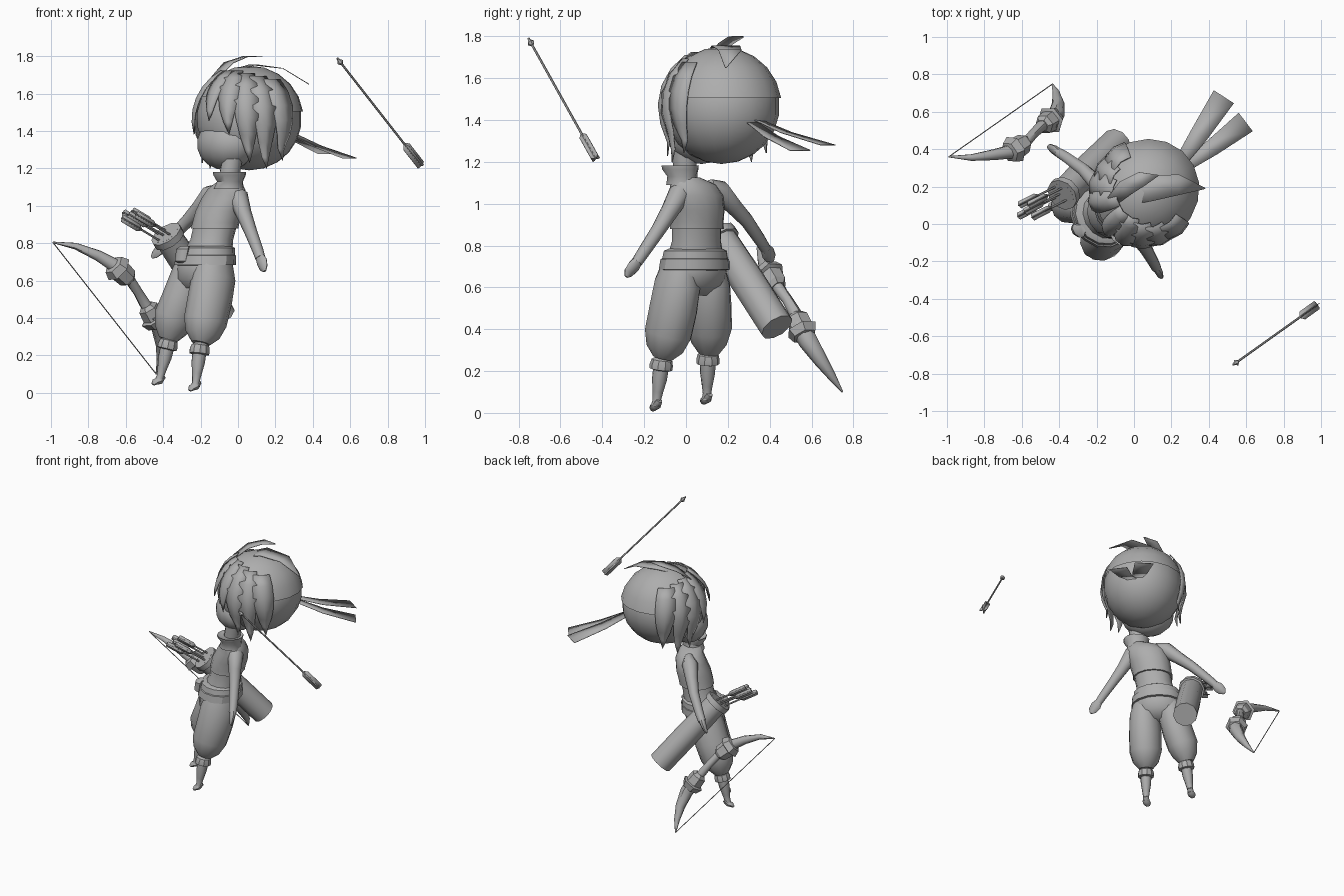
import bpy, bmesh, math
from mathutils import Vector as V

grey = bpy.data.materials.new("plain_grey")
grey.diffuse_color = (0.42, 0.42, 0.42, 1)
F = V((-0.78, -0.62, 0)).normalized()   # facing direction
L = V((-F.y, F.x, 0))                   # the figure's own left
UP = V((0, 0, 1))
HEAD = V((0.06, 0.17, 1.465))


def finish(bm, name, angle=45):
    bmesh.ops.recalc_face_normals(bm, faces=bm.faces)
    me = bpy.data.meshes.new(name)
    bm.to_mesh(me)
    bm.free()
    ob = bpy.data.objects.new(name, me)
    bpy.context.collection.objects.link(ob)
    me.materials.append(grey)
    bpy.ops.object.select_all(action='DESELECT')
    ob.select_set(True)
    bpy.context.view_layer.objects.active = ob
    bpy.ops.object.shade_smooth_by_angle(angle=math.radians(angle))
    return ob


def tube(name, pts, n=10, level=False, angle=45):
    """Loft elliptical rings; each point is x, y, z, lateral radius[, depth radius]."""
    bm = bmesh.new()
    cs = [V(p[:3]) for p in pts]
    rings = []
    for i, p in enumerate(pts):
        t = UP if level else (cs[min(i + 1, len(cs) - 1)] - cs[max(i - 1, 0)]).normalized()
        side = (L - t * L.dot(t)).normalized()
        other = t.cross(side)
        r1, r2 = p[3], p[-1]
        rings.append([bm.verts.new(cs[i] + side * r1 * math.cos(a) + other * r2 * math.sin(a))
                      for a in (math.tau * k / n for k in range(n))])
    for a, b in zip(rings, rings[1:]):
        for k in range(n):
            bm.faces.new((a[k], a[(k + 1) % n], b[(k + 1) % n], b[k]))
    bm.faces.new(rings[0])
    bm.faces.new(rings[-1])
    return finish(bm, name, angle)


def blade(name, pts, side=None, thick=0.004):
    """Flat strip; each point is x, y, z, half width."""
    bm = bmesh.new()
    cs = [V(p[:3]) for p in pts]
    rows = []
    for i, p in enumerate(pts):
        t = cs[min(i + 1, len(cs) - 1)] - cs[max(i - 1, 0)]
        s = (side or t.cross(UP)).normalized() * p[3]
        rows.append((bm.verts.new(cs[i] - s), bm.verts.new(cs[i] + s)))
    for a, b in zip(rows, rows[1:]):
        bm.faces.new((a[0], a[1], b[1], b[0]))
    ob = finish(bm, name)
    m = ob.modifiers.new("thickness", 'SOLIDIFY')
    m.thickness, m.offset = thick, 0
    return ob


def ball(name, c, lat, dep, hgt, keep=None, u=18, v=11):
    bm = bmesh.new()
    bmesh.ops.create_uvsphere(bm, u_segments=u, v_segments=v, radius=1)
    if keep:
        bmesh.ops.delete(bm, geom=[f for f in bm.faces if not keep(f.calc_center_median())],
                         context='FACES')
    for w in bm.verts:
        w.co = c + F * w.co.x * dep + L * w.co.y * lat + UP * w.co.z * hgt
    return finish(bm, name)


# Head: skull, face with cheeks, hair shell open over the face
ball("skull", HEAD, 0.27, 0.29, 0.275)
ball("face", HEAD + F * 0.155 - UP * 0.135, 0.18, 0.145, 0.14, u=14, v=9)
cap = ball("hair_cap", HEAD, 0.28, 0.3, 0.285,
           keep=lambda p: p.z > 0.02 and (p.x < 0.55 or p.z > 0.4))


def strand(name, az, width, top, bottom):
    """Pointed lock following the head, then hanging nearly straight down."""
    bm = bmesh.new()
    rows = []
    for i in range(7):
        s = i / 6
        el = math.radians(top + (bottom - top) * s)
        h = math.cos(el) if el > 0 else max(math.cos(el), 0.86)
        w = width * (1 - s ** 2.2)
        row = []
        for d in (-w, 0, w):
            a = math.radians(az + d + 6 * s * (1 if az > 0 else -1))
            bulge = 1.06 if d == 0 else 1.03
            row.append(bm.verts.new(HEAD + (F * math.cos(a) * 0.3 + L * math.sin(a) * 0.28) * h * bulge
                                    + UP * math.sin(el) * 0.3))
        rows.append(row)
    for a, b in zip(rows, rows[1:]):
        for k in (0, 1):
            bm.faces.new((a[k], a[k + 1], b[k + 1], b[k]))
    bmesh.ops.remove_doubles(bm, verts=bm.verts, dist=0.0005)
    ob = finish(bm, name)
    ob.modifiers.new("thickness", 'SOLIDIFY').thickness = 0.006


strand("fringe_middle", 3, 14, 60, -2)
for sg, word in ((1, "left"), (-1, "right")):
    for i, (az, w, top, bot) in enumerate(((26, 15, 60, -16), (48, 15, 55, -52),
                                           (68, 14, 50, -62), (90, 15, 45, -48))):
        strand(f"hair_lock_{word}_{i}", sg * az, w, top, bot)

# Loose tufts on the crown
blade("crown_tuft_right", [(-0.12, 0.12, 1.69, 0.03), (-0.05, 0.19, 1.765, 0.045),
                           (0.04, 0.24, 1.798, 0.04), (0.13, 0.26, 1.8, 0.003)])
blade("crown_tuft_left", [(-0.04, 0.14, 1.72, 0.04), (0.08, 0.19, 1.755, 0.07),
                          (0.24, 0.21, 1.735, 0.055), (0.38, 0.19, 1.65, 0.003)])

# Headband tails
blade("headband_tail_right", [(0.24, 0.32, 1.41, 0.03), (0.35, 0.48, 1.34, 0.05),
                              (0.48, 0.68, 1.28, 0.064)])
blade("headband_tail_left", [(0.26, 0.30, 1.4, 0.03), (0.42, 0.41, 1.32, 0.045),
                             (0.597, 0.545, 1.255, 0.062)])

# Torso: neck, collar, short shirt, bare waist
tube("neck", [(-0.06, 0.0, 1.08, 0.06), (-0.03, -0.01, 1.25, 0.055)], level=True)
tube("collar", [(-0.05, -0.012, 1.09, 0.085, 0.08), (-0.043, -0.02, 1.13, 0.07),
                (-0.045, -0.027, 1.165, 0.088), (-0.045, -0.028, 1.182, 0.09),
                (-0.045, -0.028, 1.17, 0.07)], 12, True)
tube("shirt", [(-0.05, 0.0, 1.125, 0.07, 0.065), (-0.062, 0.035, 1.09, 0.125, 0.085),
               (-0.075, 0.05, 1.04, 0.145, 0.105), (-0.1, 0.053, 0.97, 0.14, 0.12),
               (-0.118, 0.052, 0.91, 0.135, 0.12), (-0.125, 0.052, 0.88, 0.137, 0.12)], 14, True)
tube("waist", [(-0.118, 0.05, 0.91, 0.126, 0.11), (-0.14, 0.05, 0.82, 0.125, 0.108),
               (-0.165, 0.045, 0.74, 0.145, 0.125)], 14, True)

# Belt, sash and buckle
tube("belt", [(-0.16, 0.045, 0.785, 0.135, 0.12), (-0.165, 0.045, 0.775, 0.16, 0.14),
              (-0.17, 0.043, 0.735, 0.168, 0.145), (-0.17, 0.043, 0.73, 0.15, 0.13)], 14, True, 30)
tube("sash", [(-0.168, 0.042, 0.745, 0.15, 0.13), (-0.17, 0.042, 0.735, 0.175, 0.15),
              (-0.177, 0.04, 0.685, 0.182, 0.155), (-0.177, 0.04, 0.68, 0.15, 0.13)], 14, True, 30)
tube("buckle", [(-0.283, -0.03, 0.785, 0.03, 0.02), (-0.295, -0.035, 0.77, 0.045, 0.028),
                (-0.305, -0.035, 0.705, 0.04, 0.028), (-0.305, -0.035, 0.695, 0.02, 0.02)], 8, True)

# Baggy trousers, cuffs, shins and pointed feet
tube("trouser_hips", [(-0.172, 0.043, 0.74, 0.15, 0.13), (-0.178, 0.04, 0.68, 0.17, 0.14),
                      (-0.19, 0.033, 0.61, 0.165, 0.13), (-0.2, 0.03, 0.56, 0.09, 0.08)], 14, True)
tube("left_trouser", [(-0.12, -0.03, 0.71, 0.075, 0.1), (-0.13, -0.04, 0.62, 0.105, 0.125),
                      (-0.15, -0.06, 0.5, 0.112, 0.125), (-0.175, -0.085, 0.38, 0.112, 0.12),
                      (-0.19, -0.1, 0.31, 0.09, 0.095), (-0.2, -0.11, 0.265, 0.05)], 12)
tube("right_trouser", [(-0.235, 0.1, 0.71, 0.075, 0.1), (-0.25, 0.105, 0.62, 0.1, 0.118),
                       (-0.295, 0.11, 0.5, 0.105, 0.118), (-0.34, 0.112, 0.4, 0.105, 0.115),
                       (-0.36, 0.112, 0.335, 0.085, 0.09), (-0.375, 0.11, 0.285, 0.05)], 12)


def lower_leg(word, knee, ankle, toe):
    k, a, t = V(knee), V(ankle), V(toe)
    d = (a - k).normalized()
    tube(word + "_cuff", [(*(k - d * 0.04), 0.03), (*(k - d * 0.025), 0.05), (*k, 0.056),
                          (*(k + d * 0.02), 0.055), (*(k + d * 0.026), 0.03)], 10, angle=30)
    tube(word + "_shin", [(*k, 0.038), (*k.lerp(a, 0.4), 0.036), (*k.lerp(a, 0.75), 0.026),
                          (*a, 0.02), (*(a + d * 0.025), 0.024)], 8)
    tube(word + "_foot", [(*(a - F * 0.02), 0.016), (*(a + d * 0.025), 0.025, 0.022),
                          (*a.lerp(t, 0.7), 0.026, 0.017), (*t, 0.012, 0.008)], 8)


lower_leg("left", (-0.205, -0.118, 0.228), (-0.225, -0.14, 0.06), (-0.258, -0.158, 0.012))
lower_leg("right", (-0.375, 0.105, 0.255), (-0.415, 0.1, 0.09), (-0.455, 0.085, 0.045))

# Arms with small tapered hands
tube("left_arm", [(-0.03, 0.01, 1.085, 0.03), (0.0, -0.03, 1.05, 0.055), (0.03, -0.08, 0.96, 0.043),
                  (0.065, -0.135, 0.87, 0.035), (0.105, -0.205, 0.765, 0.03),
                  (0.12, -0.235, 0.72, 0.027)], 8)
tube("left_hand", [(0.118, -0.23, 0.728, 0.025), (0.128, -0.25, 0.7, 0.037, 0.02),
                   (0.137, -0.275, 0.67, 0.03, 0.014), (0.142, -0.285, 0.65, 0.01, 0.008)], 8)
tube("right_arm", [(-0.1, 0.11, 1.09, 0.03), (-0.145, 0.16, 1.06, 0.055), (-0.205, 0.225, 0.99, 0.043),
                   (-0.27, 0.29, 0.92, 0.035), (-0.36, 0.355, 0.825, 0.03),
                   (-0.4, 0.38, 0.785, 0.027)], 8)
tube("right_hand", [(-0.395, 0.376, 0.79, 0.025), (-0.42, 0.392, 0.765, 0.036, 0.02),
                    (-0.445, 0.405, 0.74, 0.03, 0.014), (-0.46, 0.412, 0.725, 0.01, 0.008)], 8)

# Quiver: tapered open tube with a rim
q0, q1 = V((-0.09, 0.435, 0.41)), V((-0.385, 0.155, 0.85))
tube("quiver", [(*q0, 0.083), (*q0.lerp(q1, 0.5), 0.084), (*q0.lerp(q1, 0.93), 0.078),
                (*q0.lerp(q1, 0.935), 0.09), (*q1, 0.09), (*q0.lerp(q1, 1.001), 0.07),
                (*q0.lerp(q1, 0.9), 0.065)], 10, angle=40)


def arrow(name, tip, tail, shaft=0.006, fin=0.022, fin_len=0.16, head=True):
    a, b = V(tip), V(tail)
    d = (b - a).normalized()
    s = d.cross(UP).normalized()
    tube(name + "_shaft", [(*a, shaft), (*b, shaft)], 6)
    if head:
        tube(name + "_head", [(*a, 0.001), (*(a + d * 0.03), 0.018), (*(a + d * 0.045), 0.008)], 6)
    for i, v in enumerate((s, s.cross(d))):
        blade(f"{name}_fletching_{i}", [(*(b - d * fin_len), 0.008), (*(b - d * (fin_len - 0.02)), fin),
                                        (*(b - d * 0.005), fin), (*b, fin * 0.6)], v)


arrow("flying_arrow", (0.53, -0.753, 1.79), (0.98, -0.432, 1.215), fin=0.026)
for i, (u, v, w) in enumerate(((0, 0, 0), (0.04, -0.03, 0), (-0.03, 0.035, 0.01),
                               (0.02, 0.035, 0.02), (-0.035, -0.025, -0.02))):
    off = V((u, v, w))
    arrow(f"quiver_arrow_{i}", V((-0.36, 0.18, 0.82)) + off, V((-0.585, 0.065, 0.955)) + off,
          fin=0.02, fin_len=0.13, head=False)

# Bow: two curved limbs, grip, flared guards and string
tube("bow_upper_limb", [(-0.99, 0.36, 0.805, 0.004), (-0.87, 0.355, 0.785, 0.018),
                        (-0.75, 0.37, 0.735, 0.03), (-0.64, 0.39, 0.67, 0.04)], 8)
tube("bow_grip", [(-0.64, 0.39, 0.67, 0.035), (-0.575, 0.44, 0.6, 0.028), (-0.535, 0.485, 0.54, 0.026),
                  (-0.5, 0.52, 0.48, 0.03), (-0.455, 0.54, 0.42, 0.035)], 8)
tube("bow_lower_limb", [(-0.455, 0.54, 0.42, 0.05), (-0.415, 0.585, 0.34, 0.046),
                        (-0.405, 0.645, 0.25, 0.034), (-0.415, 0.7, 0.17, 0.02),
                        (-0.437, 0.748, 0.1, 0.004)], 8)
for word, inner, outer in (("upper", (-0.575, 0.44, 0.6), (-0.67, 0.38, 0.69)),
                           ("lower", (-0.49, 0.525, 0.47), (-0.425, 0.57, 0.36))):
    a, b = V(inner), V(outer)
    tube(f"bow_{word}_guard", [(*a, 0.035), (*a.lerp(b, 0.15), 0.055), (*a.lerp(b, 0.6), 0.06),
                               (*a.lerp(b, 0.65), 0.078), (*a.lerp(b, 0.95), 0.06), (*b, 0.04)], 6, angle=25)
tube("bow_string", [(-0.99, 0.36, 0.805, 0.003), (-0.437, 0.748, 0.1, 0.003)], 5)
